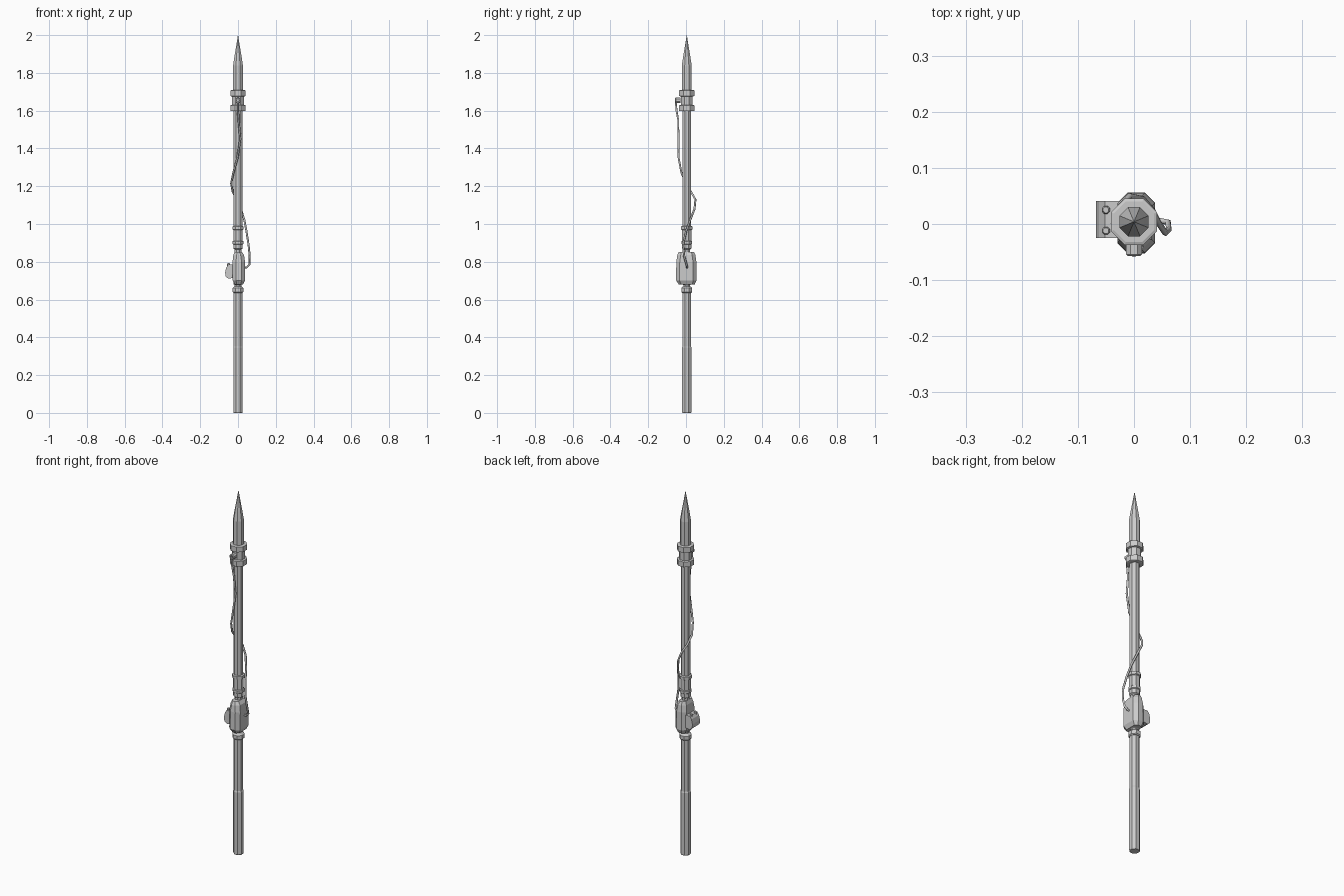
import bpy, bmesh, math
from mathutils import Vector

if "Cube" in bpy.data.objects:
    bpy.data.objects.remove(bpy.data.objects["Cube"])

CY = 0.004  # shaft axis sits slightly behind the origin


def finish(bm, name):
    bmesh.ops.remove_doubles(bm, verts=bm.verts, dist=1e-6)
    bmesh.ops.recalc_face_normals(bm, faces=bm.faces)
    me = bpy.data.meshes.new(name)
    bm.to_mesh(me)
    bm.free()
    ob = bpy.data.objects.new(name, me)
    bpy.context.collection.objects.link(ob)
    return ob


def loft(name, rings):
    """Skin a stack of equal-length point rings and cap the ends."""
    bm = bmesh.new()
    loops = [[bm.verts.new(p) for p in r] for r in rings]
    n = len(loops[0])
    for a, b in zip(loops, loops[1:]):
        for i in range(n):
            j = (i + 1) % n
            bm.faces.new((a[i], a[j], b[j], b[i]))
    bm.faces.new(loops[0][::-1])
    bm.faces.new(loops[-1])
    return finish(bm, name)


def turned(name, profile, center=(0, CY, 0), axis='Z', sides=8):
    """Faceted solid of revolution; profile = (flat-to-axis radius, height)."""
    c = Vector(center)
    rings = []
    for r, h in profile:
        R = r / math.cos(math.pi / sides)
        ring = []
        for i in range(sides):
            a = 2 * math.pi * (i + 0.5) / sides
            u, v = R * math.cos(a), R * math.sin(a)
            ring.append(c + (Vector((u, v, h)) if axis == 'Z' else Vector((u, -h, v))))
        rings.append(ring)
    return loft(name, rings)


def chamfered(x0, x1, y0, y1, c, z):
    return [(x0 + c, y0, z), (x1 - c, y0, z), (x1, y0 + c, z), (x1, y1 - c, z),
            (x1 - c, y1, z), (x0 + c, y1, z), (x0, y1 - c, z), (x0, y0 + c, z)]


# Shaft sections
turned("lower_grip", [(.023, 0), (.025, .005), (.025, .345), (.0225, .352)])
turned("lower_shaft", [(.0225, .35), (.0225, .64)])
turned("upper_shaft", [(.0225, .98), (.0225, 1.61)])

# Collars below and above the housing
turned("lower_collar", [(.024, .635), (.029, .64), (.029, .66), (.022, .668), (.018, .67),
                        (.018, .678), (.024, .682), (.024, .70)])
turned("upper_neck", [(.018, .84), (.018, .865), (.025, .870), (.025, .892), (.029, .895),
                      (.029, .908), (.025, .911), (.025, .968), (.030, .971),
                      (.030, .987), (.0225, .99)])

# Motor housing with chamfered corners
loft("housing", [
    chamfered(-.018, .026, -.038, .046, .012, .68),
    chamfered(-.029, .037, -.053, .056, .018, .702),
    chamfered(-.029, .037, -.051, .055, .018, .80),
    chamfered(-.025, .032, -.046, .050, .018, .835),
    chamfered(-.018, .020, -.038, .042, .013, .853)])

# Side control box leaning against the housing, with two knobs
outline = [(-.025, .715), (-.050, .710), (-.066, .722), (-.068, .745),
           (-.062, .770), (-.052, .785), (-.025, .785)]
loft("control_box", [[(x, y, z) for x, z in outline] for y in (-.025, .041)])
for i, y in enumerate((-.012, .025)):
    turned(f"control_knob_{i + 1}", [(.007, .77), (.007, .789), (.005, .793)], (-.050, y, 0))

# Clamp bands and core at the head
for name, z in (("clamp_lower", 1.597), ("clamp_upper", 1.676)):
    turned(name, [(.036, z), (.041, z + .002), (.041, z + .031), (.036, z + .033)])
turned("clamp_core", [(.031, 1.61), (.031, 1.70)])

# Cable socket facing forward
turned("cable_socket", [(.014, 0), (.014, .024), (.011, .027), (.006, .027), (.006, .018)],
       (0, -.030, 1.655), 'Y')

# Pointed head
turned("spear_tip", [(.026, 1.705), (.026, 1.84), (.018, 1.893), (.009, 1.947), (.0004, 2.0)])

# Cable wound around the shaft from socket to housing
path = [(0, -.054, 1.648), (0, -.050, 1.60), (.003, -.041, 1.55), (.012, -.040, 1.45),
        (-.003, -.039, 1.35), (-.025, -.024, 1.27), (-.036, 0, 1.215), (-.028, .027, 1.17),
        (-.008, .050, 1.13), (.015, .045, 1.08), (.034, .022, 1.02), (.045, 0, .96),
        (.056, -.016, .89), (.062, -.010, .83), (.061, .003, .785), (.045, .006, .770),
        (.028, .006, .770)]
cu = bpy.data.curves.new("cable", 'CURVE')
cu.dimensions = '3D'
cu.bevel_depth = .0055
cu.bevel_resolution = 1
cu.use_fill_caps = True
sp = cu.splines.new('POLY')
sp.points.add(len(path) - 1)
for pt, co in zip(sp.points, path):
    pt.co = (*co, 1)
cable = bpy.data.objects.new("cable", cu)
bpy.context.collection.objects.link(cable)
